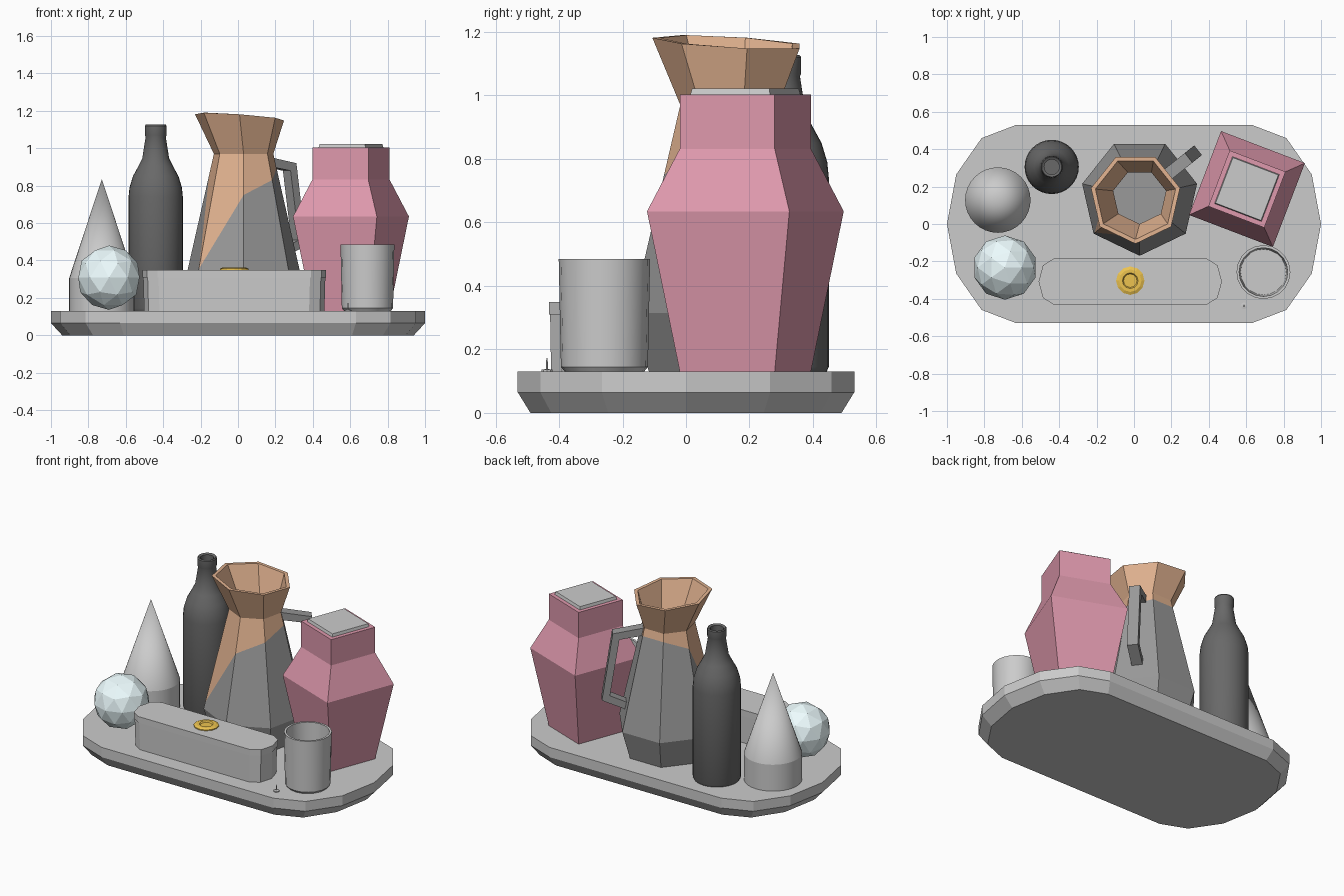
import bpy, bmesh
from math import sin, cos, pi, radians
from mathutils import Vector

if "Cube" in bpy.data.objects:
    bpy.data.objects.remove(bpy.data.objects["Cube"])


def material(name, r, g, b):
    m = bpy.data.materials.new(name)
    m.diffuse_color = (r, g, b, 1)
    m.use_nodes = True
    m.node_tree.nodes["Principled BSDF"].inputs["Base Color"].default_value = m.diffuse_color
    return m


PINK = material("pink_glaze", 0.74, 0.32, 0.42)
COPPER = material("copper_glaze", 0.76, 0.45, 0.28)
DARK = material("dark_clay", 0.32, 0.32, 0.32)
BLACK = material("black_glass", 0.14, 0.14, 0.14)
ICE = material("pale_blue", 0.85, 0.98, 1.0)
BRASS = material("brass", 0.85, 0.55, 0.08)


def loft(name, rings, mats=(), bands=None, smooth=False):
    """Skin a list of rings with equal counts, capping both ends."""
    bm = bmesh.new()
    vs = [[bm.verts.new(p) for p in ring] for ring in rings]
    n = len(vs[0])
    bm.faces.new(vs[0][::-1]).material_index = 0
    for k, (a, b) in enumerate(zip(vs, vs[1:])):
        for i in range(n):
            j = (i + 1) % n
            f = bm.faces.new((a[i], a[j], b[j], b[i]))
            f.material_index = bands[k] if bands else 0
    bm.faces.new(vs[-1])
    bmesh.ops.remove_doubles(bm, verts=bm.verts, dist=1e-5)
    bmesh.ops.recalc_face_normals(bm, faces=bm.faces)
    me = bpy.data.meshes.new(name)
    bm.to_mesh(me)
    bm.free()
    for m in mats:
        me.materials.append(m)
    ob = bpy.data.objects.new(name, me)
    bpy.context.collection.objects.link(ob)
    if smooth:
        bpy.ops.object.select_all(action='DESELECT')
        ob.select_set(True)
        bpy.context.view_layer.objects.active = ob
        bpy.ops.object.shade_smooth_by_angle(angle=radians(35))
    return ob


def ngon(n, r, z, c, phase=0.0):
    return [Vector((c[0] + r * cos(phase + 2 * pi * i / n),
                    c[1] + r * sin(phase + 2 * pi * i / n), z)) for i in range(n)]


def lathe(name, c, profile, n, mats=(), phase=0.0, smooth=True):
    return loft(name, [ngon(n, r, z, c, phase) for r, z in profile], mats, smooth=smooth)


def stadium(straight, hx, hy, z, segs, c=(0, 0)):
    pts = []
    for side in (1, -1):
        for i in range(segs + 1):
            a = -pi / 2 + pi * i / segs
            pts.append(Vector((c[0] + side * (straight + (hx - straight) * cos(a)),
                               c[1] + side * hy * sin(a), z)))
    return pts


# Tray with chamfered underside
loft("tray", [stadium(0.61, 0.94, 0.49, 0, 6), stadium(0.63, 1.0, 0.53, 0.065, 6),
              stadium(0.63, 1.0, 0.53, 0.13, 6)])

# Cone on a short cylinder
C = (-0.728, 0.128)
lathe("cone_base", C, [(0.175, 0.13), (0.175, 0.305)], 32)
lathe("cone_top", C, [(0.175, 0.305), (0, 0.835)], 32)

# Bottle
lathe("bottle", (-0.44, 0.305),
      [(0.138, 0.13), (0.145, 0.145), (0.145, 0.74), (0.14, 0.79), (0.122, 0.85),
       (0.092, 0.905), (0.072, 0.945), (0.054, 1.06), (0.058, 1.07), (0.058, 1.12),
       (0.053, 1.127), (0.04, 1.12), (0.04, 0.98)], 32, [BLACK])

# Faceted ball
bpy.ops.mesh.primitive_ico_sphere_add(subdivisions=2, radius=0.172,
                                      location=(-0.69, -0.233, 0.308))
ball = bpy.context.object
ball.name = "faceted_ball"
ball.data.materials.append(ICE)

# Long box with lid and knob
B = (-0.02, -0.308)
loft("box_base", [stadium(0.40, 0.482, 0.117, 0.13, 4, B), stadium(0.405, 0.487, 0.12, 0.31, 4, B)])
loft("box_lid", [stadium(0.41, 0.49, 0.123, 0.31, 4, B), stadium(0.41, 0.49, 0.123, 0.35, 4, B)])
lathe("lid_knob", (B[0], -0.303),
      [(0.076, 0.348), (0.076, 0.356), (0.06, 0.363), (0.042, 0.363), (0.036, 0.355)],
      12, [BRASS], smooth=False)

# Open cup
lathe("cup", (0.692, -0.257),
      [(0.125, 0.13), (0.137, 0.145), (0.144, 0.485), (0.13, 0.485), (0.122, 0.155)], 20)

# Tiny pin beside the cup
lathe("pin", (0.588, -0.438), [(0.018, 0.129), (0.018, 0.136), (0.004, 0.138), (0.002, 0.173)], 10)

# Square jar and its lid, turned about 21 degrees
J, TURN, D = (0.604, 0.187), radians(45 - 20.9), 2 ** 0.5
lathe("square_jar", J, [(0.16 * D, 0.13), (0.24 * D, 0.635), (0.16 * D, 0.832), (0.16 * D, 1.003)],
      4, [PINK], TURN, False)
lathe("jar_lid", J, [(0.135 * D, 1.0), (0.13 * D, 1.022)], 4, (), TURN, False)

# Seven-sided pitcher: dark body, copper glaze dripping to a low front-left corner
P, PH = (0.03, 0.145), -pi / 2
BASE_Z, NECK_Z, WIDE_R, NECK_R = 0.315, 0.97, 0.315, 0.163
glaze_z = [0.75, 0.83, 0.89, 0.92, 0.92, 0.86, 0.355]


def glaze_ring():
    ring = []
    for i, z in enumerate(glaze_z):
        t = (z - BASE_Z) / (NECK_Z - BASE_Z)
        ring.append(ngon(7, WIDE_R + (NECK_R - WIDE_R) * t, z, P, PH)[i if i < 6 else 6])
    return ring


def rim(r):
    ring = ngon(7, r, 1.168, (0.008, 0.138), PH)
    for i, v in enumerate(ring):
        v.z += 0.022 * cos(PH + 2 * pi * i / 7 - radians(218))
    return ring


loft("pitcher", [ngon(7, 0.262, 0.13, P, PH), ngon(7, WIDE_R, BASE_Z, P, PH), glaze_ring(),
                 ngon(7, NECK_R, NECK_Z, P, PH), rim(0.244), rim(0.22),
                 ngon(7, NECK_R - 0.018, NECK_Z, P, PH), ngon(7, 0.235, 0.5, P, PH),
                 ngon(7, 0.23, 0.16, P, PH)],
     [DARK, COPPER], [0, 0, 1, 1, 1, 1, 0, 0])

# Pitcher handle, a rectangular bar swept along its path
ANG = PH + 2.5 * 2 * pi / 7
out, side = Vector((cos(ANG), sin(ANG), 0)), Vector((-sin(ANG), cos(ANG), 0)) * 0.033
outer = [(0.14, 0.955), (0.335, 0.92), (0.40, 0.48), (0.24, 0.41)]
inner = [(0.14, 0.905), (0.295, 0.88), (0.352, 0.51), (0.24, 0.46)]


def at(p):
    return Vector((P[0], P[1], p[1])) + out * p[0]


loft("pitcher_handle", [[at(o) - side, at(o) + side, at(i) + side, at(i) - side]
                        for o, i in zip(outer, inner)], [DARK])
